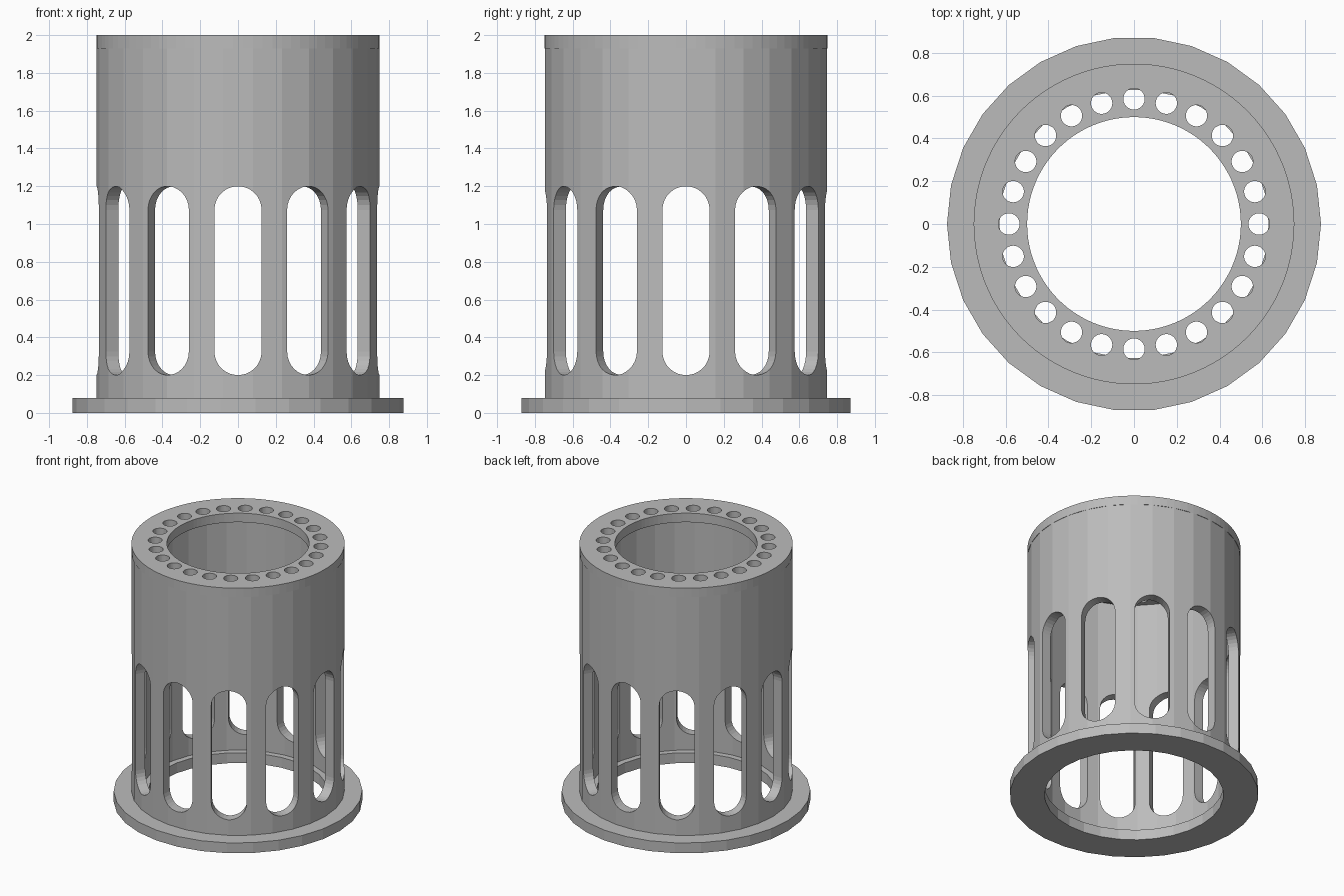
import bpy, bmesh, math
from mathutils import Matrix, Vector

cube = bpy.data.objects.get("Cube")
if cube:
    bpy.data.objects.remove(cube, do_unlink=True)

grey = bpy.data.materials.new("plain_grey")
grey.use_nodes = True
colour = (0.5, 0.5, 0.5, 1)
grey.diffuse_color = colour
grey.node_tree.nodes["Principled BSDF"].inputs["Base Color"].default_value = colour

SIDES = 30


def add_object(name, bm):
    bmesh.ops.recalc_face_normals(bm, faces=bm.faces)
    mesh = bpy.data.meshes.new(name)
    bm.to_mesh(mesh)
    bm.free()
    mesh.materials.append(grey)
    obj = bpy.data.objects.new(name, mesh)
    bpy.context.collection.objects.link(obj)
    return obj


def ring(name, inner, outer, z0, z1, sides=SIDES):
    """Hollow cylinder with a rectangular section."""
    bm = bmesh.new()
    section = [(inner, z0), (outer, z0), (outer, z1), (inner, z1)]
    loops = []
    for i in range(sides):
        a = math.tau * i / sides
        loops.append([bm.verts.new((r * math.cos(a), r * math.sin(a), z)) for r, z in section])
    for i in range(sides):
        a, b = loops[i], loops[(i + 1) % sides]
        for k in range(4):
            n = (k + 1) % 4
            bm.faces.new((a[k], b[k], b[n], a[n]))
    return add_object(name, bm)


def add_prism(bm, outline, direction, matrix):
    """Extrude an outline along a direction, then place it."""
    base = [bm.verts.new(matrix @ p) for p in outline]
    top = [bm.verts.new(matrix @ (p + direction)) for p in outline]
    bm.faces.new(base)
    bm.faces.new(top[::-1])
    n = len(base)
    for i in range(n):
        j = (i + 1) % n
        bm.faces.new((base[i], base[j], top[j], top[i]))


def cut_around(target, outline, direction, count):
    """Cut copies of a prism, evenly spaced around the z axis."""
    bm = bmesh.new()
    for i in range(count):
        add_prism(bm, outline, direction, Matrix.Rotation(math.tau * i / count, 4, "Z"))
    cutter = add_object("cutter", bm)
    cutter.hide_render = True
    mod = target.modifiers.new("cut", "BOOLEAN")
    mod.operation = "DIFFERENCE"
    mod.solver = "EXACT"
    mod.object = cutter
    bpy.context.view_layer.objects.active = target
    bpy.ops.object.modifier_apply(modifier=mod.name)
    bpy.data.objects.remove(cutter, do_unlink=True)


# Base flange
ring("base_flange", 0.63, 0.875, 0, 0.08)

# Tube wall with twelve tall rounded slots
tube = ring("tube_wall", 0.675, 0.75, 0.08, 1.93)
slot_radius, steps = 0.125, 15
slot = []
for centre, start in ((1.075, 0), (0.325, math.pi)):
    for k in range(steps + 1):
        a = start + math.pi * k / steps
        slot.append(Vector((0.55, slot_radius * math.cos(a), centre + slot_radius * math.sin(a))))
cut_around(tube, slot, Vector((0.35, 0, 0)), 12)

# Top plate with a ring of small holes
plate = ring("top_plate", 0.5, 0.75, 1.93, 2.0, SIDES * 3)
hole = []
for k in range(SIDES):
    a = math.tau * k / SIDES
    hole.append(Vector((0.585 + 0.05 * math.cos(a), 0.05 * math.sin(a), 1.85)))
cut_around(plate, hole, Vector((0, 0, 0.25)), 24)
